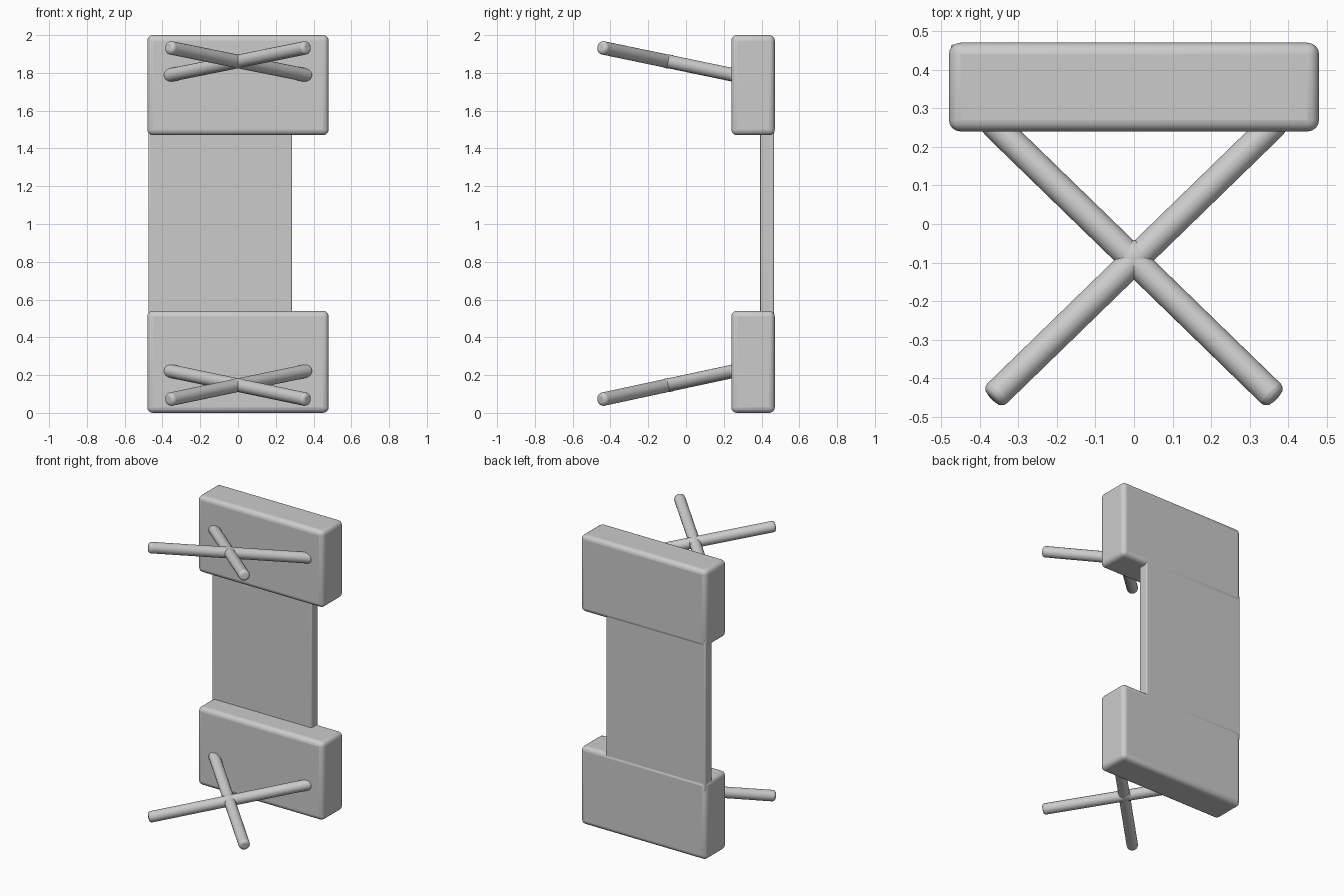
import bpy
import math
from mathutils import Vector

cube = bpy.data.objects.get("Cube")
if cube:
    bpy.data.objects.remove(cube, do_unlink=True)

# Single flat grey
grey = bpy.data.materials.new("plain grey")
grey.use_nodes = True
colour = (0.6, 0.6, 0.6, 1.0)
grey.diffuse_color = colour
grey.node_tree.nodes["Principled BSDF"].inputs["Base Color"].default_value = colour


def finish(obj, name, bevel, segments):
    """Name, colour, round off and smooth a part."""
    obj.name = name
    obj.data.materials.append(grey)
    mod = obj.modifiers.new("rounding", 'BEVEL')
    mod.width = bevel
    mod.segments = segments
    mod.limit_method = 'ANGLE'
    mod.angle_limit = math.radians(50)
    bpy.ops.object.shade_smooth_by_angle(angle=math.radians(40))
    return obj


def box(name, low, high, bevel):
    low, high = Vector(low), Vector(high)
    bpy.ops.mesh.primitive_cube_add(size=1, location=(low + high) / 2)
    obj = bpy.context.object
    obj.scale = high - low
    bpy.ops.object.transform_apply(location=False, rotation=False, scale=True)
    return finish(obj, name, bevel, 4)


def rod(name, start, end, radius):
    start, end = Vector(start), Vector(end)
    axis = end - start
    bpy.ops.mesh.primitive_cylinder_add(
        vertices=16, radius=radius, depth=axis.length, location=(start + end) / 2,
        rotation=axis.to_track_quat('Z', 'Y').to_euler())
    return finish(bpy.context.object, name, 0.018, 3)


# Thin back panel, flush with the blocks on the right side and the back
box("back_panel", (-0.475, 0.393, 0.48), (0.287, 0.466, 1.52), 0.008)

# End blocks, each with a pair of crossed rods spreading away from the middle
for label, z0, z1, z_root, z_tip in (
        ("lower", 0.0, 0.54, 0.225, 0.07),
        ("upper", 1.47, 2.0, 1.785, 1.935)):
    box(label + "_block", (-0.48, 0.24, z0), (0.48, 0.47, z1), 0.03)
    for side, s in (("left", 1), ("right", -1)):
        rod(f"{label}_{side}_rod", (s * 0.375, 0.27, z_root),
            (-s * 0.368, -0.452, z_tip), 0.036)
    # Small fillet where the two rods fuse
    bpy.ops.mesh.primitive_uv_sphere_add(
        segments=16, ring_count=8, radius=0.05,
        location=(0, -0.091, (z_root + z_tip) / 2))
    joint = bpy.context.object
    joint.name = label + "_rod_joint"
    joint.scale.z = 0.75
    joint.data.materials.append(grey)
    bpy.ops.object.shade_smooth()
